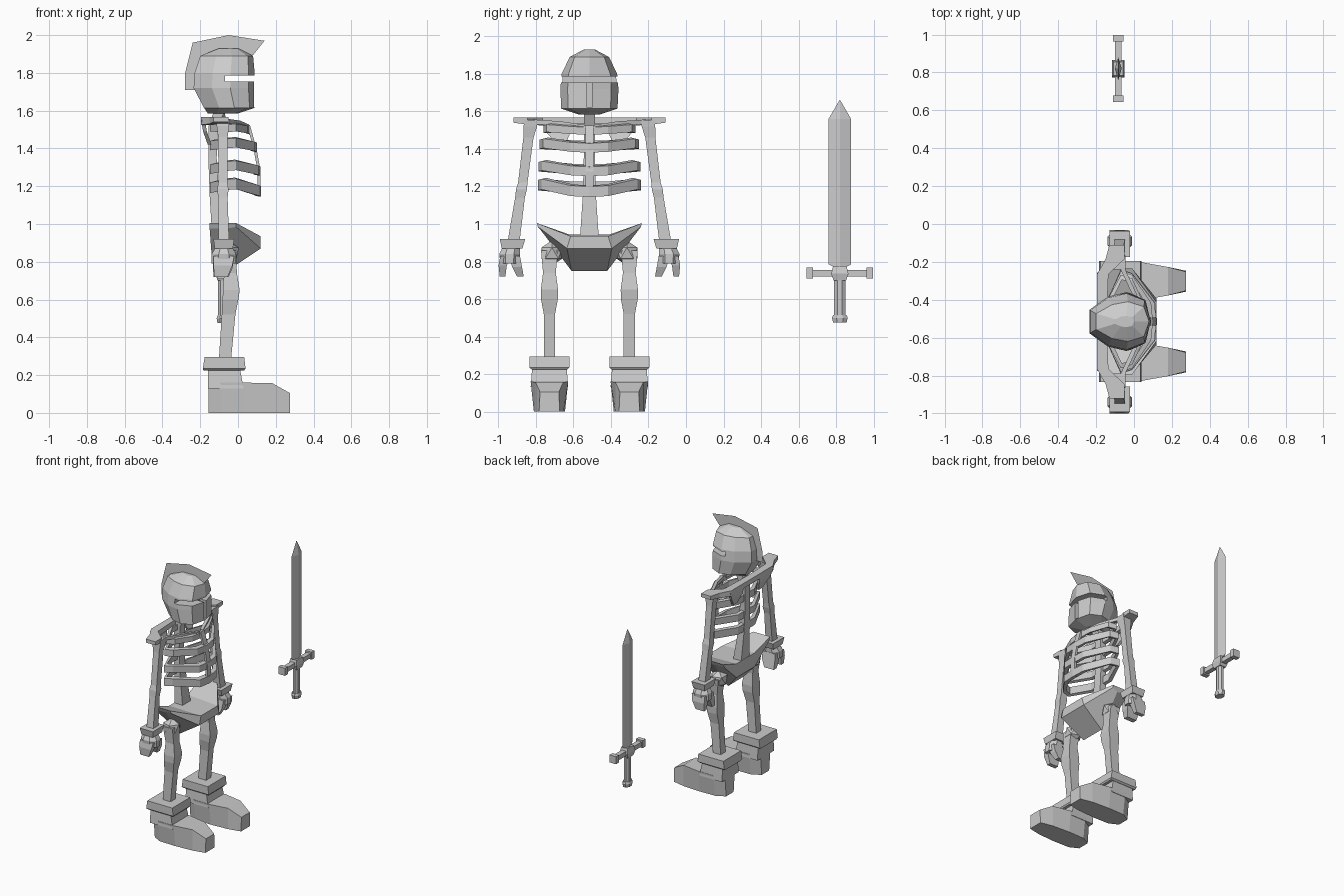
import bpy, bmesh, math
from mathutils import Vector

if "Cube" in bpy.data.objects:
    bpy.data.objects.remove(bpy.data.objects["Cube"])

CY = -0.515   # figure stands here; all figure parts use local y measured from this line
SY = 0.82     # sword position


def make(name, verts, faces, y=CY, mirror=False):
    me = bpy.data.meshes.new(name)
    bm = bmesh.new()
    vs = [bm.verts.new(v) for v in verts]
    for f in faces:
        bm.faces.new([vs[i] for i in f])
    bmesh.ops.recalc_face_normals(bm, faces=bm.faces[:])
    bm.to_mesh(me)
    bm.free()
    ob = bpy.data.objects.new(name, me)
    ob.location = (0, y, 0)
    bpy.context.collection.objects.link(ob)
    if mirror:
        m = ob.modifiers.new("mirror", 'MIRROR')
        m.use_axis = (False, True, False)
    return ob


def loft(name, rings, y=CY, mirror=False):
    n = len(rings[0])
    verts = [p for r in rings for p in r]
    faces = [(a * n + i, a * n + (i + 1) % n, (a + 1) * n + (i + 1) % n, (a + 1) * n + i)
             for a in range(len(rings) - 1) for i in range(n)]
    faces += [tuple(range(n)), tuple(range(len(verts) - n, len(verts)))]
    return make(name, verts, faces, y, mirror)


def column(name, levels, sides=4, y=CY, mirror=False):
    """Upright prism through levels (x, y, z, half size x, half size y)."""
    k = 1 / math.cos(math.pi / sides)
    angs = [math.pi / sides + i * 2 * math.pi / sides for i in range(sides)]
    return loft(name, [[(x + k * rx * math.cos(a), v + k * ry * math.sin(a), z) for a in angs]
                       for x, v, z, rx, ry in levels], y, mirror)


def box(name, x0, x1, y0, y1, z0, z1, y=CY):
    return column(name, [((x0 + x1) / 2, (y0 + y1) / 2, z, (x1 - x0) / 2, (y1 - y0) / 2)
                         for z in (z0, z1)], y=y)


# Helmet, with eye slit and breathing slit cut out
def helmet_ring(z, xf, xb, w):
    L = xf - xb
    half = [(xf - .1 * L, .75 * w), (xf - .4 * L, w), (xf - .7 * L, .85 * w), (xb, .4 * w)]
    return ([(xf, 0, z)] + [(x, v, z) for x, v in half] +
            [(x, -v, z) for x, v in reversed(half)])


helmet = loft("helmet", [helmet_ring(*r) for r in (
    (1.585, .0, -.16, .06), (1.615, .088, -.18, .15), (1.72, .088, -.235, .155),
    (1.80, .088, -.23, .148), (1.89, .08, -.2, .105), (1.93, .0, -.1, .03))])
for cutter in (box("eye_slit_cutter", -.07, .2, -.2, .2, 1.755, 1.787),
               box("breath_slit_cutter", .03, .2, -.014, .014, 1.62, 1.77)):
    cutter.hide_render = True
    cutter.hide_viewport = True
    m = helmet.modifiers.new("cut", 'BOOLEAN')
    m.operation = 'DIFFERENCE'
    m.solver = 'EXACT'
    m.object = cutter

# Flat crest
outer = [(-.28, 1.71), (-.28, 1.80), (-.24, 1.96), (-.05, 2.0), (.14, 1.97)]
inner = [(-.22, 1.71), (-.21, 1.80), (-.18, 1.88), (-.05, 1.925), (.08, 1.895)]
make("crest", [(x, 0, z) for x, z in outer + inner],
     [(i, i + 1, i + 6, i + 5) for i in range(4)])

# Spine, neck and breastbone
column("spine", [(-.10, 0, .90, .035, .052), (-.125, 0, 1.15, .025, .035),
                 (-.135, 0, 1.35, .022, .03), (-.13, 0, 1.52, .025, .03),
                 (-.09, 0, 1.62, .03, .03)])
column("breastbone", [(.11, 0, 1.145, .008, .022), (.112, 0, 1.28, .008, .022),
                      (.09, 0, 1.40, .008, .022), (.055, 0, 1.525, .008, .022)])


# Ribs: half hoops, mirrored
def rib(name, zb, zm, zf, h, xf, w):
    path = [(xf, 0, zf), (xf - .01, .1, zf + .005), (-.01, .93 * w, zm),
            (-.07, w, zm - .005), (-.148, .1, zb), (-.148, 0, zb)]
    rings = []
    for x, v, z in path:
        xi, vi = -.04 + .8 * (x + .04), v * .9
        rings.append([(x, v, z), (xi, vi, z + .006), (xi, vi, z - h + .006), (x, v, z - h)])
    make_half = loft(name, rings, mirror=True)
    return make_half


rib("rib_1", 1.53, 1.53, 1.515, .04, .06, .245)
rib("rib_2", 1.44, 1.455, 1.43, .05, .10, .265)
rib("rib_3", 1.315, 1.335, 1.305, .05, .118, .272)
rib("rib_4", 1.22, 1.24, 1.20, .056, .122, .275)

# Shoulder yoke, shoulder blades and collar bones
loft("shoulder_yoke", [[(x - d, v, 1.567), (x + d, v, 1.567), (x + d, v, zl), (x - d, v, zl)]
                       for x, v, d, zl in ((-.09, -.405, .04, 1.54), (-.10, -.33, .05, 1.53),
                                           (-.165, -.25, .03, 1.525), (-.17, .0, .025, 1.53),
                                           (-.165, .25, .03, 1.525), (-.10, .33, .05, 1.53),
                                           (-.09, .405, .04, 1.54))])
loft("shoulder_blade", [[(x, a, z), (x, b, z), (x + .02, b, z), (x + .02, a, z)]
                        for x, a, b, z in ((-.195, .09, .26, 1.55), (-.185, .1, .23, 1.49),
                                           (-.16, .13, .17, 1.42))], mirror=True)
loft("collar_bone", [[(x - .012, v, z - .012), (x + .012, v, z - .012),
                      (x + .012, v, z + .012), (x - .012, v, z + .012)]
                     for x, v, z in ((.045, .015, 1.515), (.0, .15, 1.535),
                                     (-.07, .30, 1.545))], mirror=True)

# Arms and hands
column("arm", [(-.08, .31, 1.555, .035, .036), (-.08, .315, 1.52, .033, .036),
               (-.08, .325, 1.46, .025, .027), (-.08, .355, 1.22, .024, .025),
               (-.08, .362, 1.185, .03, .029), (-.08, .37, 1.14, .025, .026),
               (-.075, .405, .90, .028, .032)], mirror=True)
column("wrist_cuff", [(-.075, .41, .92, .055, .068), (-.075, .412, .87, .048, .055)],
       mirror=True)
column("palm", [(-.075, .415, .88, .042, .045), (-.075, .425, .84, .065, .055),
                (-.075, .425, .79, .065, .05)], 8, mirror=True)
column("outer_finger", [(-.075, .445, .83, .055, .03), (-.08, .462, .78, .05, .022),
                        (-.09, .463, .72, .035, .015)], mirror=True)
column("inner_finger", [(-.075, .40, .83, .055, .03), (-.08, .385, .77, .052, .026),
                        (-.09, .368, .72, .04, .018)], mirror=True)

# Pelvis: flared wings around a wedge
wing = [(-.15, .28, 1.005), (-.01, .28, 1.005), (-.01, .275, .985), (-.06, .265, .975),
        (-.15, .265, .975)]
mid = [(-.14, .11, .945), (.12, .10, .935), (.12, .12, .87), (-.06, .095, .75),
       (-.14, .11, .84)]
flip = lambda ring: [(x, -v, z) for x, v, z in ring]
loft("pelvis", [wing, mid, flip(mid), flip(wing)])

# Legs
bm = bmesh.new()
bmesh.ops.create_icosphere(bm, subdivisions=1, radius=.066)
bmesh.ops.translate(bm, verts=bm.verts[:], vec=Vector((-.055, .2, .845)))
me = bpy.data.meshes.new("hip_joint")
bm.to_mesh(me)
bm.free()
hip = bpy.data.objects.new("hip_joint", me)
hip.location.y = CY
bpy.context.collection.objects.link(hip)
hip.modifiers.new("mirror", 'MIRROR').use_axis = (False, True, False)
LV = .213
column("leg", [(-.05, LV, .86, .04, .045), (-.04, LV, .74, .034, .034),
               (-.035, LV, .65, .044, .046), (-.04, LV, .60, .042, .045),
               (-.05, LV, .52, .036, .03), (-.07, LV, .27, .032, .03)], mirror=True)

# Boots
column("boot_cuff", [(-.075, LV, .225, .108, .095), (-.073, LV, .235, .113, .107),
                     (-.072, LV, .295, .105, .107)], mirror=True)
column("boot_ankle", [(-.065, LV, .13, .095, .10), (-.075, LV, .235, .085, .092)],
       mirror=True)
loft("boot_foot", [[(x, LV - b, 0), (x, LV + b, 0), (x, LV + t, h), (x, LV - t, h)]
                   for x, b, t, h in ((-.157, .045, .06, .16), (-.09, .08, .1, .16),
                                      (.04, .083, .1, .16), (.18, .075, .075, .158),
                                      (.275, .055, .05, .105))], mirror=True)

# Sword: diamond blade, guard with knobs, grip and pommel
SX = -.083
loft("blade", [[(SX + t, 0, z), (SX, w, z + e), (SX - t, 0, z), (SX, -w, z + e)]
               for z, e, w, t in ((.755, .03, .06, .018), (1.56, 0, .06, .018),
                                  (1.66, 0, .002, .001))], y=SY)
box("guard", SX - .018, SX + .018, -.16, .16, .72, .755, SY)
for side in (-1, 1):
    box("guard_knob", SX - .027, SX + .027, side * .16 - .017, side * .16 + .017,
        .71, .767, SY)
column("guard_block", [(SX, 0, .70, .026, .034), (SX, 0, .735, .034, .046),
                       (SX, 0, .775, .026, .036)], y=SY)
column("grip", [(SX, 0, .50, .022, .03), (SX, 0, .72, .022, .03)], 8, SY)
column("pommel", [(SX, 0, .475, .026, .036), (SX, 0, .50, .03, .042),
                  (SX, 0, .515, .026, .036)], 8, SY)
